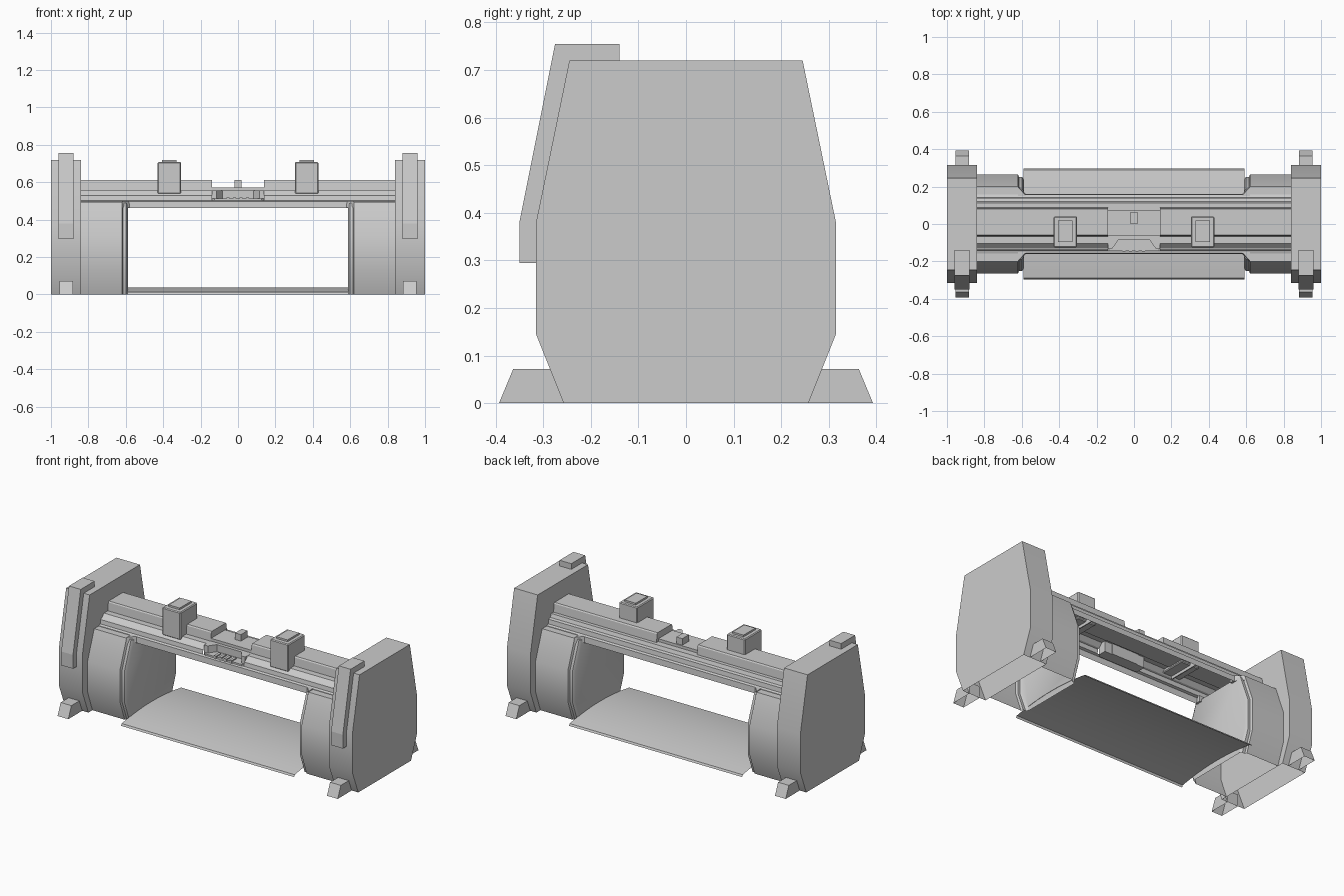
import bpy, bmesh
from mathutils import Vector

if "Cube" in bpy.data.objects:
    bpy.data.objects.remove(bpy.data.objects["Cube"])


def finish(name, bm, smooth=False, bevel=0.0, open_bottom=False, normals=True):
    bm.normal_update()
    if normals:
        bmesh.ops.recalc_face_normals(bm, faces=bm.faces[:])
    if open_bottom:
        low = [f for f in bm.faces if all(v.co.z < .001 for v in f.verts)]
        bmesh.ops.delete(bm, geom=low, context='FACES_ONLY')
    me = bpy.data.meshes.new(name)
    bm.to_mesh(me)
    bm.free()
    ob = bpy.data.objects.new(name, me)
    bpy.context.collection.objects.link(ob)
    if bevel:
        m = ob.modifiers.new("bevel", 'BEVEL')
        m.width, m.segments = bevel, 1
    if smooth:
        bpy.context.view_layer.objects.active = ob
        ob.select_set(True)
        bpy.ops.object.shade_smooth_by_angle(angle=0.6)
        ob.select_set(False)
    return ob


def loft(name, sections, closed=True, caps=(True, True), **kw):
    """Join matching (x, [(y, z)...]) sections, with optional end caps."""
    bm = bmesh.new()
    rings = [[bm.verts.new((x, y, z)) for y, z in p] for x, p in sections]
    n = len(rings[0])
    for a, b in zip(rings, rings[1:]):
        for i in range(n if closed else n - 1):
            j = (i + 1) % n
            bm.faces.new((a[j], b[j], b[i], a[i]))
    if closed:
        for ring, cap in ((rings[0], caps[0]), (rings[-1], caps[1])):
            if cap:
                bm.faces.new(ring)
    return finish(name, bm, normals=closed, **kw)


def prism(name, prof, x0, x1, **kw):
    return loft(name, [(x0, prof), (x1, prof)], **kw)


def box(name, x0, x1, y0, y1, z0, z1, **kw):
    return prism(name, [(y0, z0), (y1, z0), (y1, z1), (y0, z1)], x0, x1, **kw)


def sym(half):
    return half + [(-y, z) for y, z in reversed(half)]


slab = sym([(.257, 0), (.315, .145), (.315, .38), (.245, .72)])
strip = [(-.315, .295), (-.35, .295), (-.35, .38), (-.275, .755),
         (-.14, .755), (-.14, .72), (-.245, .72), (-.315, .38)]
foot = [(.257, 0), (.393, 0), (.363, .072), (.257, .072)]
# angular side of the inner panels
side = [(.218, 0), (.265, .13), (.265, .32), (.2, .495)]
panel = sym(side)
rim = sym([(y - .013, z * .985) for y, z in side])
lip = sym([(y - .028, z * .97) for y, z in side])

for s, tag in ((-1, "left"), (1, "right")):
    # outer end slabs (hollow underneath), raised front strip, feet
    prism(tag + "_end_slab", slab, s * .84, s * 1.0, smooth=True, open_bottom=True)
    prism(tag + "_front_strip", strip, s * .88, s * .96)
    for f, end in ((1, "rear"), (-1, "front")):
        prism(f"{tag}_{end}_foot", [(f * y, z) for y, z in foot], s * .882, s * .955, open_bottom=True)
    # inner panel with stepped rim, one hollow shell
    loft(tag + "_inner_panel", [(s * .84, panel), (s * .62, panel), (s * .615, rim), (s * .598, rim), (s * .588, lip)],
         caps=(False, True), smooth=True, open_bottom=True)
    # raised rail on top of the beam
    prism(tag + "_top_rail", [(-.068, .55), (.09, .55), (.085, .605), (.08, .612), (-.058, .612), (-.063, .605)],
          s * .138, s * .84)
    # switch blocks with caps
    xa, xb = sorted((s * .305, s * .43))
    box(tag + "_block", xa, xb, -.125, .04, .538, .708, bevel=.005)
    box(tag + "_block_cap", xa + .025, xb - .025, -.096, .018, .705, .719)
    # sloped gusset between beam and panel
    for f in (-1, 1):
        loft(tag + "_gusset", [(s * .575, [(f * .13, .465), (f * .155, .465), (f * .148, .5), (f * .13, .5)]),
                               (s * .62, [(f * .13, .465), (f * .205, .465), (f * .198, .5), (f * .13, .5)])])

# hollow cross beam, open underneath, with a gap for the control pocket
rear = [(.16, .462), (.157, .498), (.142, .503), (.138, .53), (.12, .534), (.112, .555), (-.08, .555)]
front = [(-.08, .555), (-.105, .555), (-.128, .532), (-.138, .528), (-.142, .503)]
low = [(-.142, .503), (-.157, .498), (-.16, .462)]
loft("beam_rear", [(-.84, rear), (.84, rear)], closed=False)
loft("beam_low", [(-.84, low), (.84, low)], closed=False)
for s in (-1, 1):
    xa, xb = sorted((s * .14, s * .84))
    loft("beam_front", [(xa, front), (xb, front)], closed=False)
    # rib under each block
    box("beam_rib", s * .37 - .003, s * .37 + .003, -.12, .11, .52, .553)

# centre deck and small sensor
box("centre_deck", -.14, .14, -.065, .072, .55, .572)
box("centre_sensor", -.02, .02, 0, .065, .57, .612)


# trapezoid control pocket on the front of the beam
def plan_prism(name, pts, z0, z1):
    bm = bmesh.new()
    f = bm.faces.new([bm.verts.new((x, y, z0)) for x, y in pts])
    r = bmesh.ops.extrude_face_region(bm, geom=[f])
    up = [v for v in r["geom"] if isinstance(v, bmesh.types.BMVert)]
    bmesh.ops.translate(bm, verts=up, vec=Vector((0, 0, z1 - z0)))
    return finish(name, bm)


plan_prism("control_ledge", [(-.14, -.13), (-.125, -.145), (.125, -.145), (.14, -.13), (.09, -.08), (-.09, -.08)],
           .49, .512)
box("control_back", -.09, .09, -.085, -.075, .49, .555)
for s in (-1, 1):
    plan_prism("control_cheek", [(s * .14, -.13), (s * .115, -.13), (s * .08, -.08), (s * .14, -.08)], .49, .556)
for i in range(4):
    x = -.053 + i * .035
    box("control_button", x - .008, x + .008, -.148, -.1, .495, .519)

# shallow arched tray between the end panels, with thin turned-down edges
N = 12
tray = []
for i in range(N + 1):
    t = -1 + 2 * i / N
    tray.append((-.29 * t, .038 - .026 * t * t))
tray = [(.296, 0)] + tray + [(-.296, 0)]
loft("tray", [(-.59, tray), (.59, tray)], closed=False, smooth=True)
